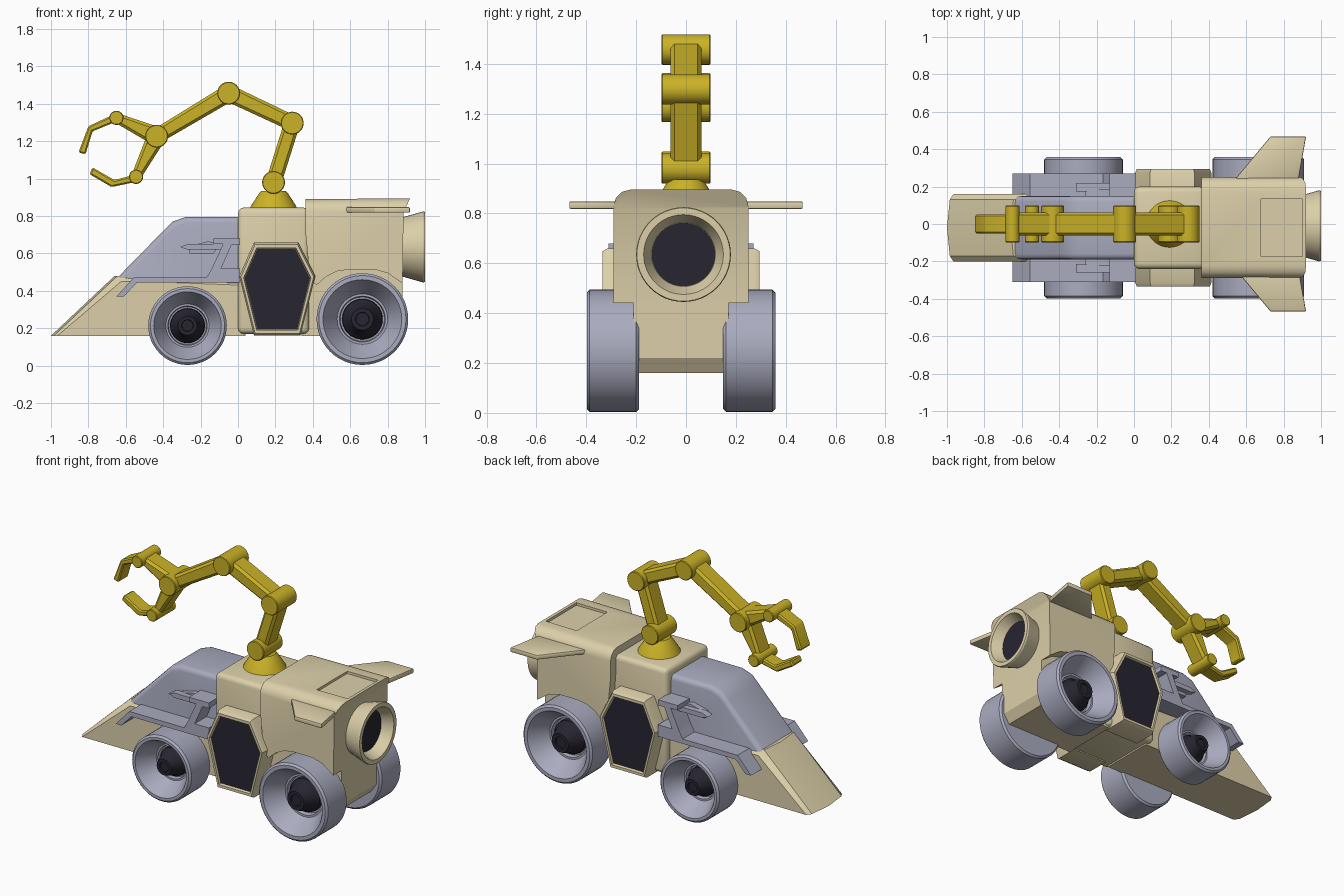
import bpy, bmesh, math
from mathutils import Vector

if "Cube" in bpy.data.objects:
    bpy.data.objects.remove(bpy.data.objects["Cube"])

C = -0.02  # hull centre line in y


def material(name, rgb):
    m = bpy.data.materials.new(name)
    m.diffuse_color = (*rgb, 1)
    m.use_nodes = True
    m.node_tree.nodes["Principled BSDF"].inputs["Base Color"].default_value = m.diffuse_color
    return m


BEIGE = material("beige", (0.72, 0.63, 0.40))
GREY = material("grey", (0.40, 0.41, 0.52))
YELLOW = material("yellow", (0.60, 0.45, 0.02))
DARK = material("dark", (0.02, 0.018, 0.03))


def loft(name, rings, mat, bevel=0, pick=None, segs=2):
    """Skin closed rings, cap both ends, bevel sharp (or picked) edges."""
    bm = bmesh.new()
    vs = [[bm.verts.new(p) for p in r] for r in rings]
    n = len(vs[0])
    for a, b in zip(vs, vs[1:]):
        for i in range(n):
            j = (i + 1) % n
            bm.faces.new((a[i], a[j], b[j], b[i]))
    bm.faces.new(vs[0])
    bm.faces.new(vs[-1])
    bmesh.ops.recalc_face_normals(bm, faces=bm.faces)
    if bevel:
        if pick:
            edges = [e for e in bm.edges if pick(*(v.co for v in e.verts))]
        else:
            edges = [e for e in bm.edges if e.calc_face_angle(0) > 0.5]
        bmesh.ops.bevel(bm, geom=edges, offset=bevel, segments=segs, profile=0.5,
                        affect='EDGES', clamp_overlap=True)
    me = bpy.data.meshes.new(name)
    bm.to_mesh(me)
    bm.free()
    me.materials.append(mat)
    ob = bpy.data.objects.new(name, me)
    bpy.context.collection.objects.link(ob)
    return ob


def prism(name, pts, y0, y1, mat, **kw):
    return loft(name, [[(x, y, z) for x, z in pts] for y in (y0, y1)], mat, **kw)


def box(name, x0, x1, y0, y1, z0, z1, mat, **kw):
    return prism(name, [(x0, z0), (x1, z0), (x1, z1), (x0, z1)], y0, y1, mat, **kw)


def lathe(name, prof, origin, axis, mat, n=40):
    q = Vector((0, 0, 1)).rotation_difference(Vector(axis))
    o = Vector(origin)
    ang = [2 * math.pi * i / n for i in range(n)]
    return loft(name, [[o + q @ Vector((r * math.cos(a), r * math.sin(a), t)) for a in ang]
                       for r, t in prof], mat)


# nose with a slightly pointed front edge
nose = [(-1, 0.16), (-0.66, 0.48), (-0.5, 0.48), (0.03, 0.46), (0.04, 0.16)]
rings = []
for y, cut in ((-0.18, 0.035), (-0.15, 0.015), (0, 0), (0.15, 0.015), (0.18, 0.035)):
    drop = 0.03 if abs(y) > 0.16 else 0
    rings.append([(x + (cut if i < 2 else 0), y + C, z - (drop if 0 < i < 4 else 0))
                  for i, (x, z) in enumerate(nose)])
loft("nose_hull", rings, BEIGE)

# front canopy
prism("canopy", [(-0.645, 0.47), (-0.39, 0.73), (-0.35, 0.77), (-0.28, 0.795), (0.01, 0.795), (0.01, 0.44)],
      C - 0.17, C + 0.17, GREY, bevel=0.03, segs=3,
      pick=lambda a, b: abs(a.y - b.y) < 0.01 and max(a.z, b.z) > 0.6 and max(a.x, b.x) < 0.02
      and abs(a.x - b.x) > 0.01)

# middle body
box("middle_body", 0, 0.38, C - 0.22, C + 0.22, 0.17, 0.845, BEIGE, bevel=0.03, segs=3)

# rear body with wheel arches, top hatch recess
arch = [(0.36, 0.89), (0.36, 0.72), (0.385, 0.46), (0.42, 0.43), (0.47, 0.475), (0.53, 0.505), (0.6, 0.515),
        (0.73, 0.515), (0.8, 0.495), (0.88, 0.44), (0.885, 0.82), (0.92, 0.895)]
rear = prism("rear_body", arch, C - 0.27, C + 0.27, BEIGE, bevel=0.065, segs=3,
             pick=lambda a, b: min(a.z, b.z) > 0.86 and abs(a.x - b.x) > 0.2)
cutter = box("hatch_cutter", 0.68, 0.9, C - 0.155, C + 0.155, 0.878, 1.0, BEIGE)
cutter.hide_render = True
mod = rear.modifiers.new("recess", 'BOOLEAN')
mod.operation = 'DIFFERENCE'
mod.object = cutter
bpy.context.view_layer.objects.active = rear
bpy.ops.object.modifier_apply(modifier="recess")
bpy.data.objects.remove(cutter)
prism("rear_lower_hull", [(0.34, 0.16), (0.84, 0.16), (0.88, 0.22), (0.88, 0.6), (0.34, 0.6)],
      C - 0.19, C + 0.19, BEIGE)

# rear thruster
lathe("thruster", [(0.15, -0.02), (0.19, 0.12), (0.187, 0.13), (0.16, 0.13), (0.128, 0.06)],
      (0.87, -0.01, 0.635), (1, 0, 0), BEIGE, 48)
lathe("thruster_core", [(0.127, 0), (0.127, 0.006)], (0.928, -0.01, 0.635), (1, 0, 0), DARK, 48)


def side_parts(s, side):
    def sp(name, pts, y0, y1, mat, **kw):
        return prism(f"{name}_{side}", pts, C + s * y0, C + s * y1, mat, **kw)

    # hexagonal side door
    hexa = [(0.10, 0.63), (0.31, 0.63), (0.39, 0.47), (0.32, 0.19), (0.10, 0.19), (0.03, 0.47)]

    def ring(k, y):
        return [(0.21 + (x - 0.21) * k, C + s * y, 0.405 + (z - 0.405) * k) for x, z in hexa]
    loft(f"door_frame_{side}", [ring(1.13, 0.15), ring(1.13, 0.295), ring(1.08, 0.315),
                                ring(1.0, 0.315), ring(0.98, 0.298)], BEIGE)
    loft(f"door_panel_{side}", [ring(0.97, 0.28), ring(0.97, 0.302)], DARK)

    # side rail, bracket and gun
    sp("rail", [(-0.65, 0.37), (-0.61, 0.37), (-0.54, 0.445), (0.01, 0.445), (0.01, 0.52),
                (-0.14, 0.52), (-0.165, 0.475), (-0.555, 0.475)], 0.15, 0.29, GREY)
    sp("bracket", [(-0.14, 0.52), (-0.09, 0.52), (-0.035, 0.645), (0.01, 0.645), (0.01, 0.68),
                   (-0.13, 0.68), (-0.13, 0.65), (-0.08, 0.65)], 0.15, 0.29, GREY)
    sp("gun_mount", [(-0.26, 0.6), (-0.13, 0.6), (-0.10, 0.65), (-0.16, 0.665), (-0.26, 0.64)],
       0.15, 0.205, GREY)
    sp("gun", [(-0.31, 0.635), (-0.27, 0.62), (-0.08, 0.62), (-0.08, 0.65), (-0.27, 0.65)],
       0.195, 0.24, GREY)

    # fin
    fin = [(0.54, 0.24), (0.73, 0.468), (0.92, 0.468), (0.88, 0.24)]
    loft(f"fin_{side}", [[(x, s * y, z) for x, y in fin] for z in (0.818, 0.848)], BEIGE, bevel=0.006)

    # wheels: dished rim plus dark hub cone
    for end, x, R in (("front", -0.27, 0.21), ("rear", 0.665, 0.245)):
        o = (x, C + s * 0.168, R + 0.004)
        ax = (0, s, 0)
        lathe(f"{end}_wheel_{side}", [(R - 0.012, 0), (R, 0.012), (R, 0.198), (R - 0.012, 0.21),
              (0.86 * R, 0.21), (0.82 * R, 0.195), (0.55 * R, 0.09), (0.5 * R, 0.09), (0.48 * R, 0.06)],
              o, ax, GREY, 48)
        lathe(f"{end}_hub_{side}", [(0.45 * R, 0.05), (0.43 * R, 0.085), (0.38 * R, 0.095), (0.27 * R, 0.165),
              (0.24 * R, 0.178), (0.15 * R, 0.178), (0.14 * R, 0.168)], o, ax, DARK, 32)


for s, side in ((-1, "right"), (1, "left")):
    side_parts(s, side)

# arm turret
lathe("arm_base", [(0.13, 0), (0.12, 0.02), (0.075, 0.09), (0.065, 0.1)], (0.19, 0, 0.835), (0, 0, 1), YELLOW)

# arm joints
shoulder, elbow, upper, wrist = (0.19, 0.98), (0.29, 1.297), (-0.05, 1.457), (-0.435, 1.227)
knuckles = (-0.65, 1.325), (-0.545, 1.01)
for name, p, r in (("shoulder", shoulder, 0.061), ("elbow", elbow, 0.061), ("upper", upper, 0.061),
                   ("wrist", wrist, 0.061), ("top_knuckle", knuckles[0], 0.038),
                   ("lower_knuckle", knuckles[1], 0.038)):
    lathe(f"{name}_joint", [(r - 0.004, -0.098), (r, -0.094), (r, 0.094), (r - 0.004, 0.098)],
          (p[0], 0, p[1]), (0, 1, 0), YELLOW, 32)


# arm links
def link(name, a, b, ta, tb):
    a, b = Vector(a), Vector(b)
    d = (b - a).normalized()
    n = Vector((-d.y, d.x))
    prism(name, [a + n * ta, b + n * tb, b - n * tb, a - n * ta], -0.062, 0.062, YELLOW, bevel=0.015, segs=1)


link("lower_arm", shoulder, elbow, 0.042, 0.042)
link("middle_arm", elbow, upper, 0.042, 0.045)
link("fore_arm", upper, wrist, 0.046, 0.04)
link("top_finger", wrist, knuckles[0], 0.05, 0.026)
link("lower_finger", wrist, knuckles[1], 0.05, 0.026)

# claw tips
prism("top_claw", [(-0.65, 1.35), (-0.80, 1.28), (-0.853, 1.14), (-0.815, 1.13), (-0.778, 1.253), (-0.65, 1.305)],
      -0.05, 0.05, YELLOW, bevel=0.008, segs=1)
prism("lower_claw", [(-0.54, 1.025), (-0.66, 0.992), (-0.778, 1.06), (-0.794, 1.024), (-0.676, 0.955), (-0.535, 0.985)],
      -0.05, 0.05, YELLOW, bevel=0.008, segs=1)

bpy.ops.object.select_all(action='SELECT')
bpy.ops.object.shade_smooth_by_angle(angle=math.radians(32))
